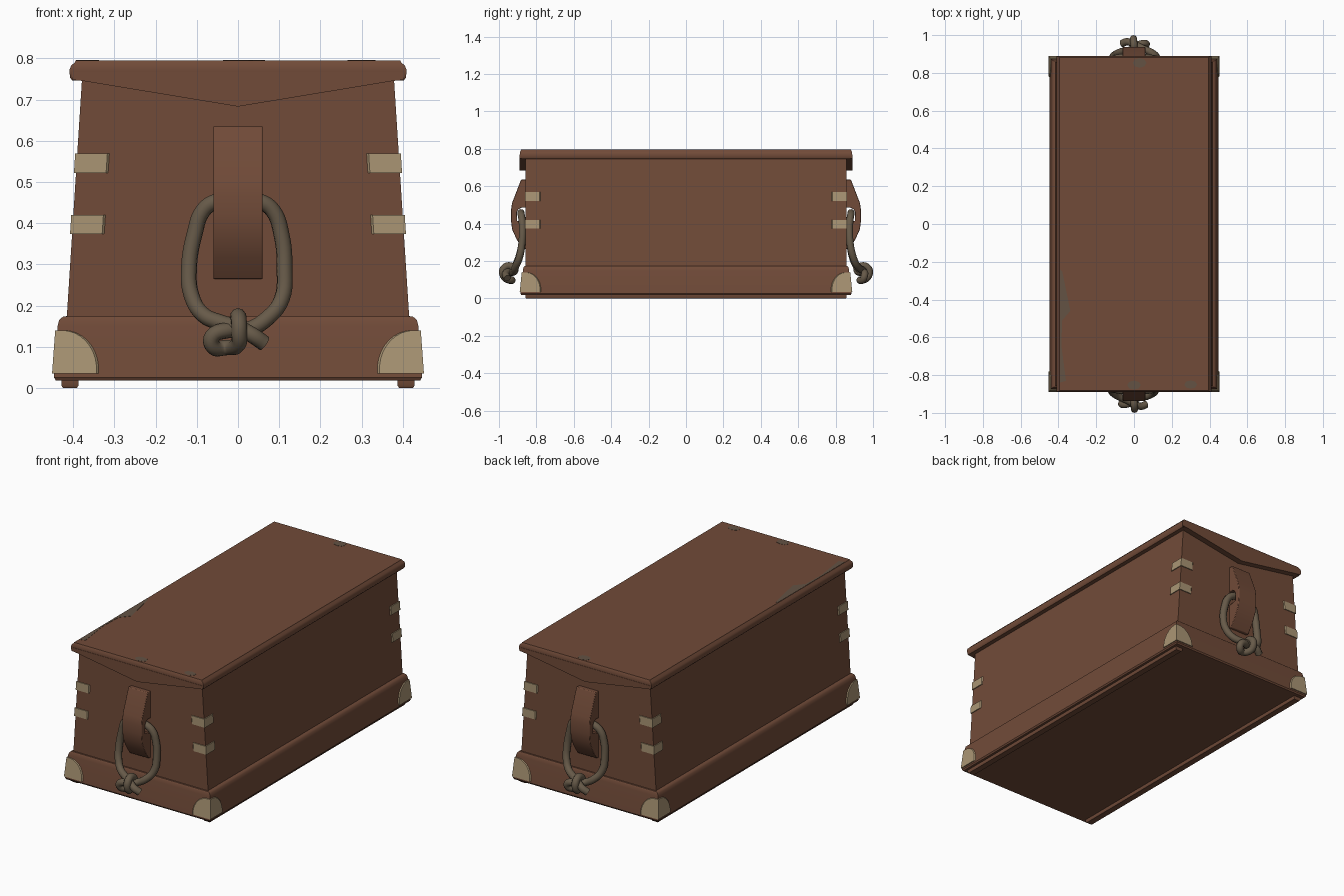
import bpy, bmesh, math
from mathutils import Vector

if "Cube" in bpy.data.objects:
    bpy.data.objects.remove(bpy.data.objects["Cube"])


def material(name, rgb):
    m = bpy.data.materials.new(name)
    m.diffuse_color = (*rgb, 1)
    m.use_nodes = True
    m.node_tree.nodes["Principled BSDF"].inputs["Base Color"].default_value = m.diffuse_color
    return m


WOOD = material("brown_wood", (0.165, 0.070, 0.040))
TAN = material("tan_binding", (0.40, 0.30, 0.175))
ROPE = material("grey_rope", (0.135, 0.102, 0.066))
WORN = material("worn_grey_wood", (0.125, 0.085, 0.057))


def finish(name, bm, mat, bevel=0.0, smooth=True):
    bmesh.ops.recalc_face_normals(bm, faces=bm.faces)
    me = bpy.data.meshes.new(name)
    bm.to_mesh(me)
    bm.free()
    me.materials.append(mat)
    ob = bpy.data.objects.new(name, me)
    bpy.context.collection.objects.link(ob)
    bpy.context.view_layer.objects.active = ob
    ob.select_set(True)
    if bevel:
        b = ob.modifiers.new("edge", 'BEVEL')
        b.width, b.segments, b.limit_method = bevel, 2, 'ANGLE'
    if smooth:
        bpy.ops.object.shade_smooth_by_angle(angle=math.radians(35))
    ob.select_set(False)
    return ob


def loft(name, rings, mat, bevel=0.0, cx=0.0):
    """Stack of rectangles (half x, half y, z) joined into a closed solid."""
    bm = bmesh.new()
    loops = [[bm.verts.new((cx + sx * hx, sy * hy, z))
              for sx, sy in ((-1, -1), (1, -1), (1, 1), (-1, 1))]
             for hx, hy, z in rings]
    for a, b in zip(loops, loops[1:]):
        for i in range(4):
            j = (i + 1) % 4
            bm.faces.new((a[i], a[j], b[j], b[i]))
    bm.faces.new(loops[0])
    bm.faces.new(loops[-1])
    return finish(name, bm, mat, bevel)


def prism(bm, outer, inner):
    """Closed solid between two matching outlines."""
    a = [bm.verts.new(p) for p in outer]
    b = [bm.verts.new(p) for p in inner]
    bm.faces.new(a)
    bm.faces.new(b)
    for i in range(len(a)):
        j = (i + 1) % len(a)
        bm.faces.new((a[i], a[j], b[j], b[i]))


# Tapered box, skirt and lid
loft("chest_body", [(0.417, 0.857, 0.15), (0.378, 0.857, 0.76)], WOOD)
loft("base_skirt", [(0.442, 0.880, 0.018), (0.447, 0.885, 0.026),
                    (0.438, 0.872, 0.150), (0.434, 0.869, 0.165),
                    (0.425, 0.864, 0.173), (0.412, 0.850, 0.175)], WOOD)
loft("lid", [(0.402, 0.880, 0.746), (0.408, 0.887, 0.754),
             (0.409, 0.889, 0.772), (0.405, 0.887, 0.783),
             (0.396, 0.884, 0.790), (0.394, 0.882, 0.795)], WOOD)

# Runners under the long sides
for side, s in (("left", -1), ("right", 1)):
    loft(side + "_runner", [(0.017, 0.855, 0), (0.021, 0.859, 0.006),
                            (0.021, 0.859, 0.022)], WOOD, cx=s * 0.408)

# Pointed boards hanging from both lid ends
for end, s in (("front", -1), ("back", 1)):
    outline = [(-0.403, 0.768), (-0.403, 0.748), (-0.375, 0.745),
               (0, 0.683), (0.375, 0.745), (0.403, 0.748), (0.403, 0.768)]
    bm = bmesh.new()
    prism(bm, [(x, s * 0.890, z) for x, z in outline],
          [(x, s * 0.850, z) for x, z in outline])
    finish(end + "_lid_board", bm, WOOD, smooth=False)


# Tan plates wrapped around the upright corners
def skirt_half(z):
    return 0.447 - (z - 0.026) * 0.0726, 0.885 - (z - 0.026) * 0.1048


def body_half(z):
    return 0.417 - (z - 0.15) * 0.0639, 0.857


def corner_plate(name, outline, half, sx, sy):
    def at(u, z, t, on_end):
        hx, hy = half(z)
        du, dv = (u, 0) if on_end else (0, u)
        return (sx * (hx + t - du), sy * (hy + t - dv), z)
    bm = bmesh.new()
    for on_end in (True, False):
        prism(bm, [at(u, z, 0.005, on_end) for u, z in outline],
              [at(u, z, -0.003, on_end) for u, z in outline])
    finish(name, bm, TAN, smooth=False)


arc = [math.radians(a) for a in range(0, 91, 10)]
guard = [(0, 0.035)] + [(0.015 + 0.093 * math.cos(a), 0.035 + 0.105 * math.sin(a))
                        for a in arc] + [(0, 0.140)]
for sx in (-1, 1):
    for sy in (-1, 1):
        tag = ("front" if sy < 0 else "back") + ("_left" if sx < 0 else "_right")
        corner_plate(tag + "_corner_guard", guard, skirt_half, sx, sy)
        for level, z0, z1 in (("lower", 0.374, 0.420), ("upper", 0.522, 0.569)):
            strip = [(0, z0), (0.078, z0), (0.078, z1), (0, z1)]
            corner_plate(f"{tag}_{level}_strap", strip, body_half, sx, sy)

# Wooden cleats with an arched hole for the rope (profile: distance out, height)
cleat = [(0.85, 0.265), (0.872, 0.265), (0.905, 0.315), (0.930, 0.370),
         (0.936, 0.42), (0.936, 0.47), (0.930, 0.51), (0.882, 0.635), (0.85, 0.635),
         (0.85, 0.485), (0.88, 0.485), (0.896, 0.477), (0.904, 0.460),
         (0.904, 0.415), (0.85, 0.400)]


def cleat_block(end, s):
    bm = bmesh.new()
    prism(bm, [(-0.06, s * y, z) for y, z in cleat],
          [(0.06, s * y, z) for y, z in cleat])
    finish(end + "_cleat", bm, WOOD, bevel=0.003)


# Rope ring: one strand, both ends tied in a knot (x, distance out, z)
RING = [(0.064, 0.955, 0.108), (0.035, 0.965, 0.128), (0.0, 0.952, 0.146),
        (-0.04, 0.932, 0.158), (-0.085, 0.912, 0.178), (-0.113, 0.892, 0.225),
        (-0.119, 0.878, 0.29), (-0.105, 0.874, 0.375), (-0.085, 0.878, 0.430),
        (-0.055, 0.882, 0.452), (0.0, 0.882, 0.458), (0.055, 0.882, 0.452),
        (0.085, 0.878, 0.430), (0.105, 0.874, 0.375), (0.113, 0.878, 0.29),
        (0.106, 0.892, 0.215), (0.07, 0.912, 0.168), (0.025, 0.920, 0.142),
        (-0.025, 0.950, 0.140), (-0.062, 0.955, 0.125), (-0.060, 0.945, 0.100),
        (-0.030, 0.930, 0.098), (0.0, 0.962, 0.106), (0.003, 0.980, 0.135),
        (0.002, 0.970, 0.165), (0.0, 0.935, 0.172), (0.005, 0.915, 0.145)]


def rope(end, s):
    cu = bpy.data.curves.new(end + "_rope_handle", 'CURVE')
    cu.dimensions = '3D'
    cu.bevel_depth = 0.0195
    cu.bevel_resolution = 3
    cu.resolution_u = 5
    cu.use_fill_caps = True
    sp = cu.splines.new('BEZIER')
    sp.bezier_points.add(len(RING) - 1)
    for bp, (x, y, z) in zip(sp.bezier_points, RING):
        bp.co = Vector((-s * x, s * y, z))
        bp.handle_left_type = bp.handle_right_type = 'AUTO'
    cu.materials.append(ROPE)
    ob = bpy.data.objects.new(end + "_rope_handle", cu)
    bpy.context.collection.objects.link(ob)
    bpy.context.view_layer.objects.active = ob
    ob.select_set(True)
    bpy.ops.object.convert(target='MESH')
    bpy.ops.object.shade_smooth_by_angle(angle=math.radians(50))
    bpy.context.object.select_set(False)


for end, s in (("front", -1), ("back", 1)):
    cleat_block(end, s)
    rope(end, s)

# Worn patches on the lid
edge_wear = [(-0.393, -0.24), (-0.38, -0.25), (-0.337, -0.46), (-0.38, -0.51),
             (-0.385, -0.64), (-0.36, -0.83), (-0.393, -0.84)]
patches = [edge_wear]
for cx, cy, rx, ry in ((0.03, 0.853, 0.036, 0.026), (0, -0.853, 0.036, 0.024),
                       (0.3, -0.85, 0.034, 0.022)):
    patches.append([(cx + rx * math.cos(k * math.tau / 8),
                     cy + ry * math.sin(k * math.tau / 8)) for k in range(8)])
for i, pts in enumerate(patches):
    bm = bmesh.new()
    prism(bm, [(x, y, 0.796) for x, y in pts], [(x, y, 0.793) for x, y in pts])
    finish(f"lid_worn_patch_{i + 1}", bm, WORN, smooth=False)
